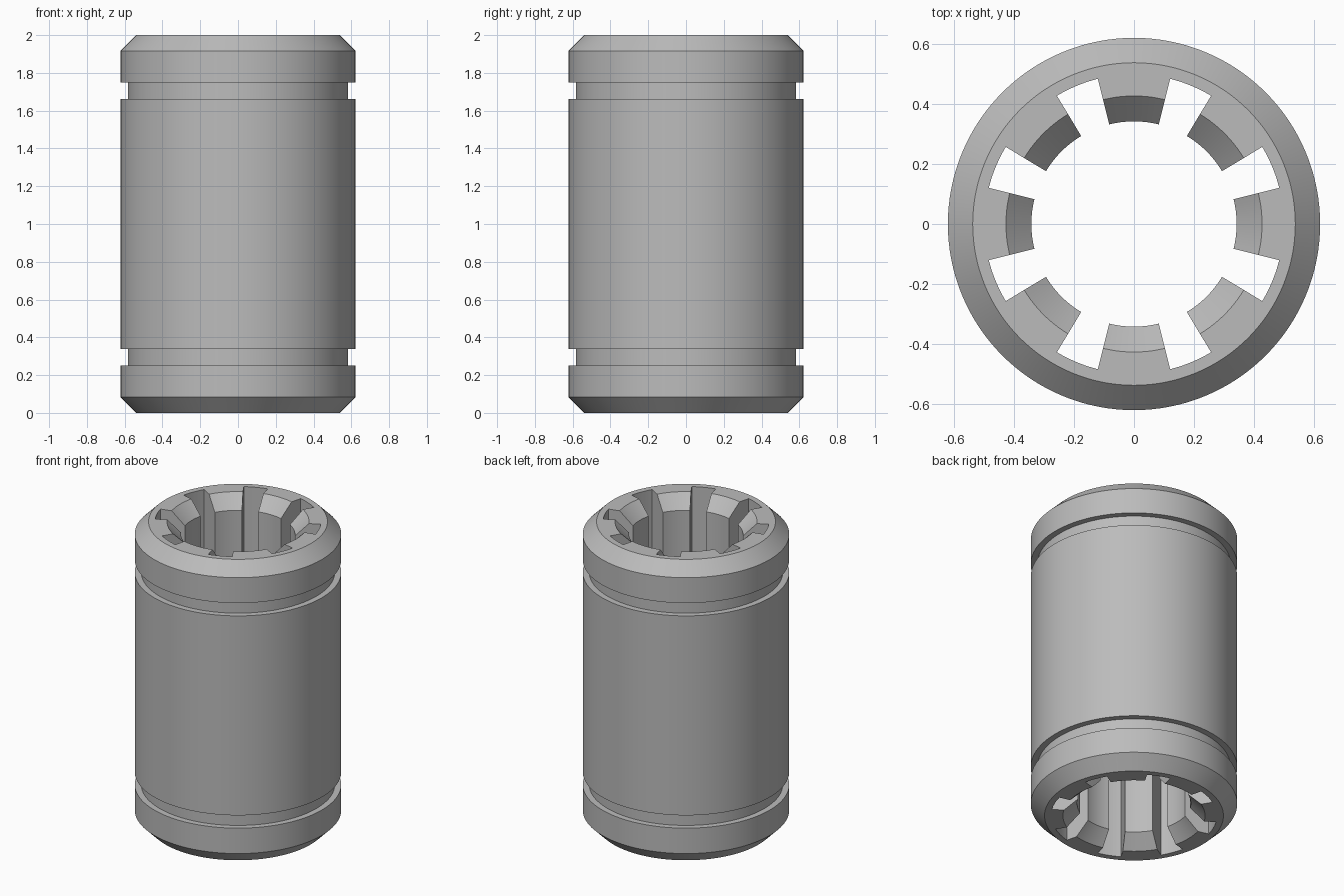
import bpy
import bmesh
from math import sin, cos, radians, tau

if "Cube" in bpy.data.objects:
    bpy.data.objects.remove(bpy.data.objects["Cube"], do_unlink=True)

# Main dimensions
HEIGHT, OUTER, BORE, SLOT = 2.0, 0.622, 0.343, 0.5
CHAMFER, GROOVE_R = 0.083, 0.583
GROOVE_LOW, GROOVE_HIGH = 0.252, 0.337
SEGMENTS, TEETH, HALF_TOOTH = 128, 8, 14.0

grey = bpy.data.materials.new("plain_grey")
grey.use_nodes = True
colour = (0.5, 0.5, 0.5, 1)
grey.diffuse_color = colour
grey.node_tree.nodes["Principled BSDF"].inputs["Base Color"].default_value = colour


def sweep(bm, profile, angles, closed):
    """Sweep a closed (radius, height) profile around z; cap the ends if open."""
    rings = [[bm.verts.new((r * cos(a), r * sin(a), z)) for r, z in profile]
             for a in angles]
    pairs = list(zip(rings, rings[1:]))
    if closed:
        pairs.append((rings[-1], rings[0]))
    else:
        bm.faces.new(rings[0])
        bm.faces.new(rings[-1])
    for ring, following in pairs:
        for i in range(len(profile)):
            j = (i + 1) % len(profile)
            bm.faces.new((ring[i], ring[j], following[j], following[i]))


def make_object(name, bm):
    bmesh.ops.recalc_face_normals(bm, faces=bm.faces)
    mesh = bpy.data.meshes.new(name)
    bm.to_mesh(mesh)
    bm.free()
    mesh.materials.append(grey)
    obj = bpy.data.objects.new(name, mesh)
    bpy.context.collection.objects.link(obj)
    return obj


# Bushing body: lower half profile, mirrored for the upper half
half = [(BORE, 0.085), (BORE + 0.085, 0), (OUTER - CHAMFER, 0), (OUTER, CHAMFER),
        (OUTER, GROOVE_LOW), (GROOVE_R, GROOVE_LOW),
        (GROOVE_R, GROOVE_HIGH), (OUTER, GROOVE_HIGH)]
profile = half + [(r, HEIGHT - z) for r, z in reversed(half)]
bm = bmesh.new()
sweep(bm, profile, [tau * i / SEGMENTS for i in range(SEGMENTS)], True)
body = make_object("bushing_body", bm)

# Slot cutters between the bore teeth
bm = bmesh.new()
pitch = 360 / TEETH
wedge = [(0.25, -0.1), (SLOT, -0.1), (SLOT, HEIGHT + 0.1), (0.25, HEIGHT + 0.1)]
for k in range(TEETH):
    start = k * pitch + HALF_TOOTH
    width = pitch - 2 * HALF_TOOTH
    sweep(bm, wedge, [radians(start + width * s / 6) for s in range(7)], False)
cutter = make_object("slot_cutter", bm)
cutter.hide_render = True

# Cut the slots, then drop the cutter
cut = body.modifiers.new("slots", "BOOLEAN")
cut.operation = "DIFFERENCE"
cut.solver = "EXACT"
cut.object = cutter
bpy.ops.object.select_all(action="DESELECT")
body.select_set(True)
bpy.context.view_layer.objects.active = body
bpy.ops.object.modifier_apply(modifier=cut.name)
bpy.data.objects.remove(cutter, do_unlink=True)
bpy.ops.object.shade_smooth_by_angle(angle=radians(30))
